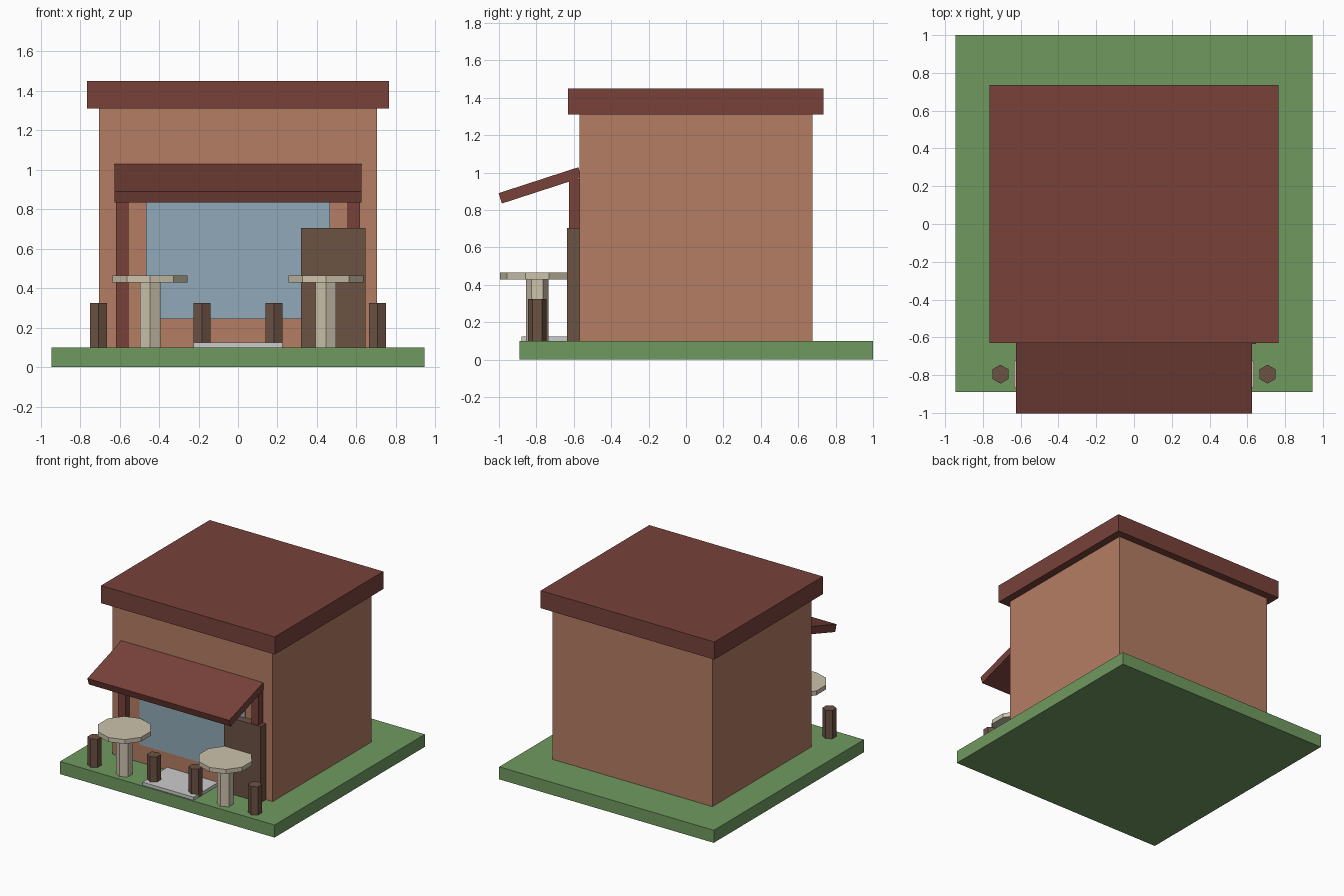
import bpy, math

if "Cube" in bpy.data.objects:
    bpy.data.objects.remove(bpy.data.objects["Cube"])

def material(name, r, g, b):
    m = bpy.data.materials.new(name)
    m.diffuse_color = [((c / 255 + 0.055) / 1.055) ** 2.4 for c in (r, g, b)] + [1]
    m.use_nodes = True
    m.node_tree.nodes["Principled BSDF"].inputs["Base Color"].default_value = m.diffuse_color
    return m

GREEN = material("grass", 112, 154, 96)
WALL = material("clay", 180, 125, 98)
RED = material("dark_red", 120, 66, 58)
GLASS = material("glass", 144, 170, 184)
BROWN = material("wood", 108, 82, 68)
CREAM = material("cream", 205, 195, 172)

def finish(name, mat):
    o = bpy.context.object
    o.name = name
    if mat:
        o.data.materials.append(mat)
    return o

def box(name, x, y, z, mat=None):
    """Box from (min, max) pairs on each axis."""
    bpy.ops.mesh.primitive_cube_add(size=1, location=[(a + b) / 2 for a, b in (x, y, z)])
    o = bpy.context.object
    o.scale = [b - a for a, b in (x, y, z)]
    bpy.ops.object.transform_apply(location=False, rotation=False, scale=True)
    return finish(name, mat)

def prism(name, sides, r, x, y, z0, z1, mat):
    bpy.ops.mesh.primitive_cylinder_add(vertices=sides, radius=r, depth=z1 - z0,
                                        location=(x, y, (z0 + z1) / 2))
    return finish(name, mat)

# Ground slab, building and roof
box("base", (-0.945, 0.945), (-0.89, 1.0), (0, 0.1), GREEN)
box("walls", (-0.705, 0.705), (-0.57, 0.675), (0.1, 1.31), WALL)
box("roof", (-0.765, 0.765), (-0.63, 0.735), (1.31, 1.45), RED)

# Shop front: window, door, doormat
box("window", (-0.465, 0.465), (-0.578, -0.56), (0.245, 0.87), GLASS)
box("door", (0.32, 0.645), (-0.635, -0.57), (0.1, 0.705), BROWN)
box("doormat", (-0.225, 0.225), (-0.88, -0.57), (0.1, 0.125))

# Sloping awning
awning = box("awning", (-0.625, 0.625), (-1.004, -0.556), (0.903, 0.961), RED)
awning.rotation_euler.x = math.radians(18)

# Awning posts, cafe tables and their stools on both sides
TY = -0.795
for s, side in ((-1, "left"), (1, "right")):
    px, tx = s * 0.587, s * 0.445
    box(f"{side}_post", (px - 0.032, px + 0.032), (-0.625, -0.565), (0.1, 0.965), RED)
    prism(f"{side}_table_leg", 6, 0.06, tx, TY, 0.1, 0.43, CREAM)
    prism(f"{side}_table_top", 10, 0.2, tx, TY, 0.43, 0.465, CREAM)
    for d, which in ((-0.262, "inner"), (0.262, "outer")):
        prism(f"{side}_{which}_stool", 6, 0.05, tx + s * d, TY, 0.1, 0.325, BROWN)
